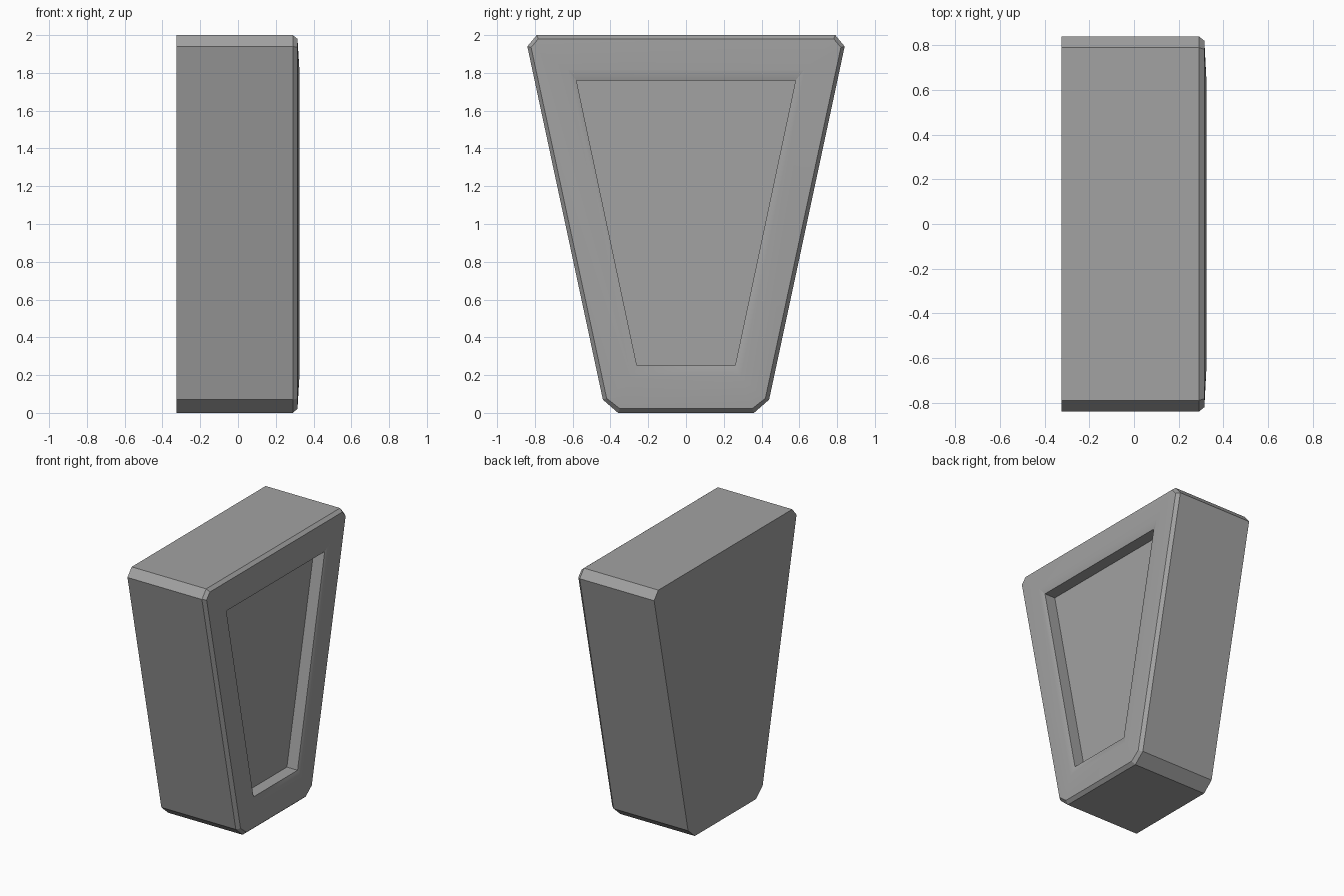
import bpy
import bmesh
import math

cube = bpy.data.objects.get("Cube")
if cube:
    bpy.data.objects.remove(cube, do_unlink=True)

grey = bpy.data.materials.new("stone_grey")
grey.use_nodes = True
colour = (0.36, 0.36, 0.36, 1)
grey.diffuse_color = colour
grey.node_tree.nodes["Principled BSDF"].inputs["Base Color"].default_value = colour


def ring(bm, x, half):
    """Closed loop at depth x from the +y half outline, mirrored to -y."""
    points = half + [(-y, z) for y, z in reversed(half)]
    return [bm.verts.new((x, y, z)) for y, z in points]


def wedge(top_y, top_z, low_y, low_z):
    """Sharp tapered outline with doubled corners, to match the chamfered one."""
    return [(low_y, low_z)] * 2 + [(top_y, top_z)] * 2


# Chamfered outer outline, and the same outline drawn in for the front bevel
outer = [(0.36, 0), (0.44, 0.07), (0.84, 1.94), (0.79, 2)]
bevel = [(0.35, 0.022), (0.42, 0.077), (0.82, 1.935), (0.782, 1.98)]

# Block from its flat back, over the bevel and soft frame, into the recess
bm = bmesh.new()
rings = [
    ring(bm, -0.325, outer),
    ring(bm, 0.29, outer),
    ring(bm, 0.315, bevel),
    ring(bm, 0.325, wedge(0.63, 1.82, 0.29, 0.19)),
    ring(bm, 0.31, wedge(0.58, 1.76, 0.26, 0.25)),
    ring(bm, 0.222, wedge(0.58, 1.76, 0.26, 0.25)),
]
for a, b in zip(rings, rings[1:]):
    for i in range(len(a)):
        j = (i + 1) % len(a)
        bm.faces.new((a[i], a[j], b[j], b[i]))
bm.faces.new(rings[0])
bm.faces.new(rings[-1])
bmesh.ops.remove_doubles(bm, verts=bm.verts, dist=0.0001)
bmesh.ops.recalc_face_normals(bm, faces=bm.faces)

mesh = bpy.data.meshes.new("tapered_block")
bm.to_mesh(mesh)
bm.free()
mesh.materials.append(grey)
block = bpy.data.objects.new("tapered_block", mesh)
bpy.context.collection.objects.link(block)

# Soft frame, crisp bevels and recess edges
bpy.context.view_layer.objects.active = block
block.select_set(True)
bpy.ops.object.shade_smooth_by_angle(angle=math.radians(25))
